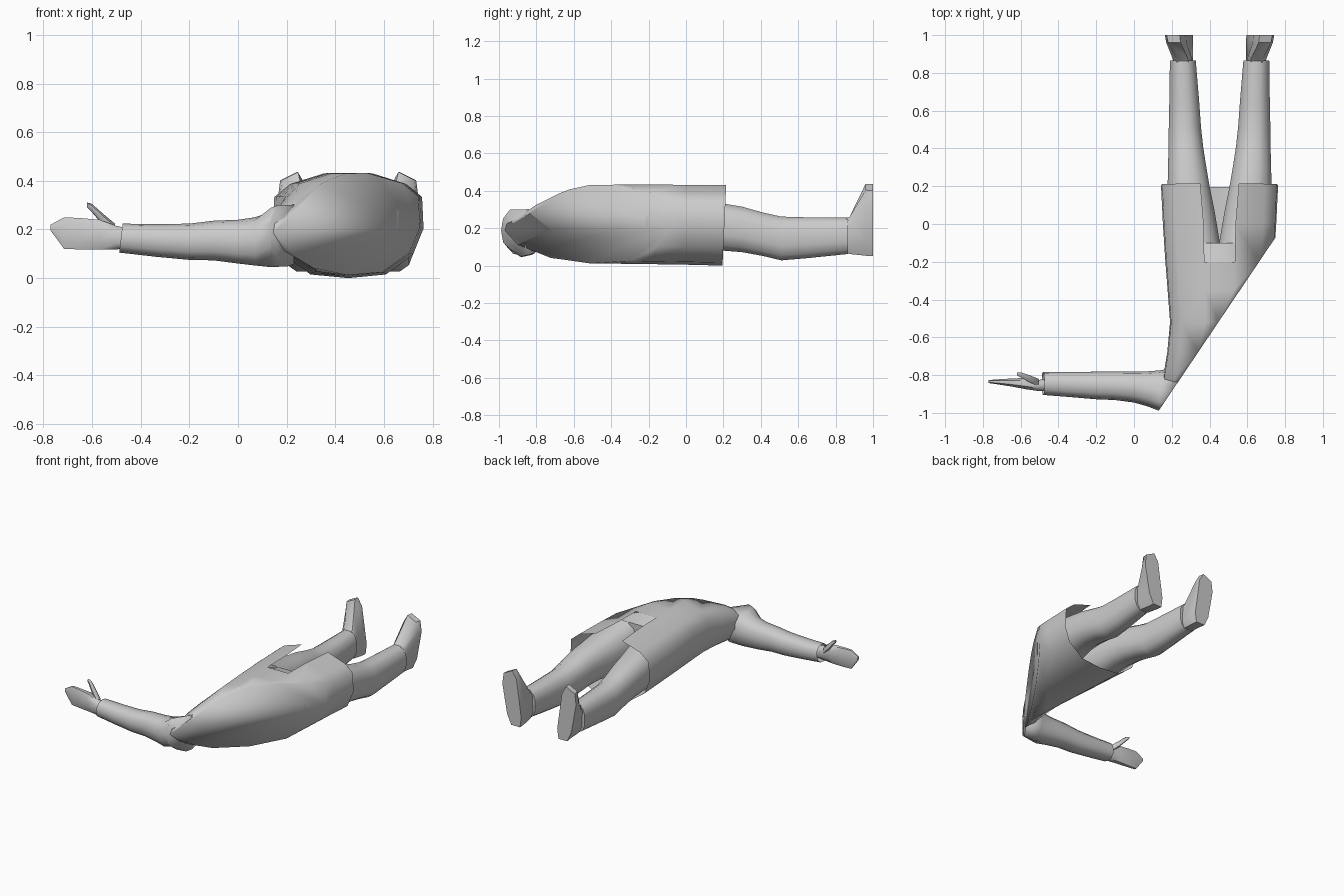
import bpy, bmesh, math
from mathutils import Vector

if "Cube" in bpy.data.objects:
    bpy.data.objects.remove(bpy.data.objects["Cube"])

grey = bpy.data.materials.new("light_grey")
grey.diffuse_color = (0.6, 0.6, 0.6, 1)
grey.use_nodes = True
grey.node_tree.nodes["Principled BSDF"].inputs["Base Color"].default_value = grey.diffuse_color

MID = 0.453                                  # body centre line in x
CUT_P = Vector((0.13, -0.99, 0.2))           # slanted side of the body
CUT_N = Vector((0.92, -0.62, 0)).normalized()


def oval(n, power=0.8, offset=0.5):
    """Unit outline; a smaller power gives a squarer shape."""
    pts = []
    for i in range(n):
        a = 2 * math.pi * (i + offset) / n
        c, s = math.cos(a), math.sin(a)
        pts.append((math.copysign(abs(c) ** power, c), math.copysign(abs(s) ** power, s)))
    m = max(p[0] for p in pts)
    return [(u / m, v / m) for u, v in pts]


def ring(axis, pos, a0, a1, z0, z1, outline, shear=0.0):
    """Cross-section at pos along axis, spanning a0..a1 sideways and z0..z1 in height."""
    out = []
    for u, v in outline:
        a = (a0 + a1) / 2 + u * (a1 - a0) / 2 + shear * v
        z = (z0 + z1) / 2 + v * (z1 - z0) / 2
        out.append(Vector((a, pos, z)) if axis == 'y' else Vector((pos, a, z)))
    return out


def loft(name, rings, caps=(True, True), skip=None, clip=False, angle=60):
    bm = bmesh.new()
    rows = [[bm.verts.new(p) for p in r] for r in rings]
    n = len(rows[0])
    for j in range(len(rows) - 1):
        for i in range(n):
            if skip and skip(j, i):
                continue
            k = (i + 1) % n
            bm.faces.new((rows[j][i], rows[j][k], rows[j + 1][k], rows[j + 1][i]))
    if caps[0]:
        bm.faces.new(rows[0])
    if caps[1]:
        bm.faces.new(rows[-1])
    if clip:
        res = bmesh.ops.bisect_plane(bm, geom=bm.verts[:] + bm.edges[:] + bm.faces[:],
                                     plane_co=CUT_P, plane_no=CUT_N, clear_outer=True)
        edges = [e for e in res['geom_cut'] if isinstance(e, bmesh.types.BMEdge)]
        bmesh.ops.edgenet_fill(bm, edges=edges)
    bmesh.ops.recalc_face_normals(bm, faces=bm.faces[:])
    me = bpy.data.meshes.new(name)
    bm.to_mesh(me)
    bm.free()
    me.materials.append(grey)
    ob = bpy.data.objects.new(name, me)
    bpy.context.collection.objects.link(ob)
    bpy.ops.object.select_all(action='DESELECT')
    ob.select_set(True)
    bpy.context.view_layer.objects.active = ob
    if angle >= 180:
        bpy.ops.object.shade_smooth()
    else:
        bpy.ops.object.shade_smooth_by_angle(angle=math.radians(angle))
    return ob


# Coat: body shell cut along the slanted side, open at the hem and split in front
half = [(0.28, 1), (0.77, 0.8), (0.98, 0.55), (1.0, -0.05), (0.86, -0.55), (0.5, -0.93)]
body = half + [(0, -1)] + [(-u, v) for u, v in reversed(half)]
coat_rows = [  # y, half width, bottom, top
    (-1.12, 0.31, 0.19, 0.21), (-0.99, 0.31, 0.15, 0.24), (-0.9, 0.303, 0.06, 0.285),
    (-0.8, 0.297, 0.035, 0.35), (-0.68, 0.277, 0.025, 0.395), (-0.52, 0.262, 0.012, 0.43),
    (-0.35, 0.275, 0.01, 0.433), (-0.2, 0.287, 0.008, 0.433),
    (0.0, 0.3, 0.005, 0.432), (0.21, 0.31, 0.0, 0.43)]
coat = [ring('y', y, MID - w, MID + w, z0, z1, body) for y, w, z0, z1 in coat_rows]
for p in coat[-1]:
    p.y += -0.015 + 0.02 * (p.z / 0.43)      # hem leans towards the front
last = len(body) - 1
coat[-1][0].x += 0.015                       # flaps spread at the hem
coat[-1][last].x -= 0.015
loft("coat", coat, caps=(True, False), skip=lambda j, i: j >= 7 and i == last,
     clip=True, angle=180)

# Sleeve
o12v = oval(12, 0.85, 0)
sleeve_rows = [  # x, y range, z range
    (0.23, -0.99, -0.76, 0.05, 0.31), (0.135, -0.99, -0.775, 0.045, 0.272),
    (0.07, -0.965, -0.78, 0.052, 0.25), (0.0, -0.945, -0.78, 0.06, 0.24),
    (-0.1, -0.932, -0.782, 0.073, 0.236), (-0.2, -0.928, -0.782, 0.075, 0.224),
    (-0.34, -0.916, -0.783, 0.088, 0.222), (-0.482, -0.905, -0.783, 0.105, 0.224)]
sleeve = [ring('x', *r, o12v) for r in sleeve_rows]
for r in sleeve[:2]:
    for p in r:
        if p.y < -0.9:                       # shoulder point sits high
            p.z += 0.03
for p in sleeve[-1]:
    p.x += (p.z - 0.16) * 0.12
loft("sleeve", sleeve, caps=(True, False), clip=True, angle=180)

# Hand and thumb
o8 = oval(8)
hand_rows = [(-0.43, -0.885, -0.815, 0.125, 0.2), (-0.5, -0.885, -0.825, 0.118, 0.215),
             (-0.57, -0.875, -0.815, 0.118, 0.24), (-0.65, -0.86, -0.818, 0.118, 0.247),
             (-0.715, -0.85, -0.822, 0.12, 0.25), (-0.77, -0.842, -0.826, 0.195, 0.22)]
loft("hand", [ring('x', *r, o8) for r in hand_rows])
thumb_rows = [(-0.505, -0.86, -0.82, 0.17, 0.22), (-0.555, -0.837, -0.8, 0.22, 0.262),
              (-0.6, -0.812, -0.785, 0.272, 0.303), (-0.62, -0.802, -0.785, 0.292, 0.31)]
loft("thumb", [ring('x', *r, oval(6)) for r in thumb_rows])

# Trouser seat inside the coat
seat_rows = [(-0.21, 0.21, 0.04, 0.43), (-0.1, 0.22, 0.06, 0.4)]
loft("trouser_seat", [ring('y', y, MID - w, MID + w, a, b, body) for y, w, a, b in seat_rows],
     clip=True)

# Trouser legs and shoes, mirrored across the body centre
o12 = oval(12)
leg_rows = [(-0.1, 0.19, 0.455, 0.05, 0.4),
            (0.06, 0.18, 0.428, 0.065, 0.36), (0.2, 0.178, 0.4, 0.08, 0.332),
            (0.3, 0.18, 0.383, 0.072, 0.315), (0.41, 0.183, 0.366, 0.052, 0.284),
            (0.51, 0.184, 0.355, 0.028, 0.262), (0.65, 0.187, 0.345, 0.04, 0.258),
            (0.865, 0.19, 0.327, 0.062, 0.256)]
shoe_rows = [(0.84, 0.215, 0.305, 0.075, 0.245, 0.0), (0.875, 0.208, 0.31, 0.062, 0.262, -0.005),
             (0.96, 0.188, 0.295, 0.053, 0.418, -0.028), (1.0, 0.182, 0.293, 0.05, 0.42, -0.03)]
o8s = oval(8, 0.55)
for side in ("left", "right"):
    leg = [ring('y', *r, o12) for r in leg_rows]
    shoe = [ring('y', *r[:5], o8s, r[5]) for r in shoe_rows]
    for r in shoe[2:]:
        for p in r:
            if p.z > 0.3:                    # toe slopes down to the outside
                p.z += (p.x - 0.21) * 0.5
    if side == "right":
        for r in leg + shoe:
            for p in r:
                p.x = 2 * MID - p.x
    loft(side + "_trouser_leg", leg)
    loft(side + "_shoe", shoe, angle=50)
